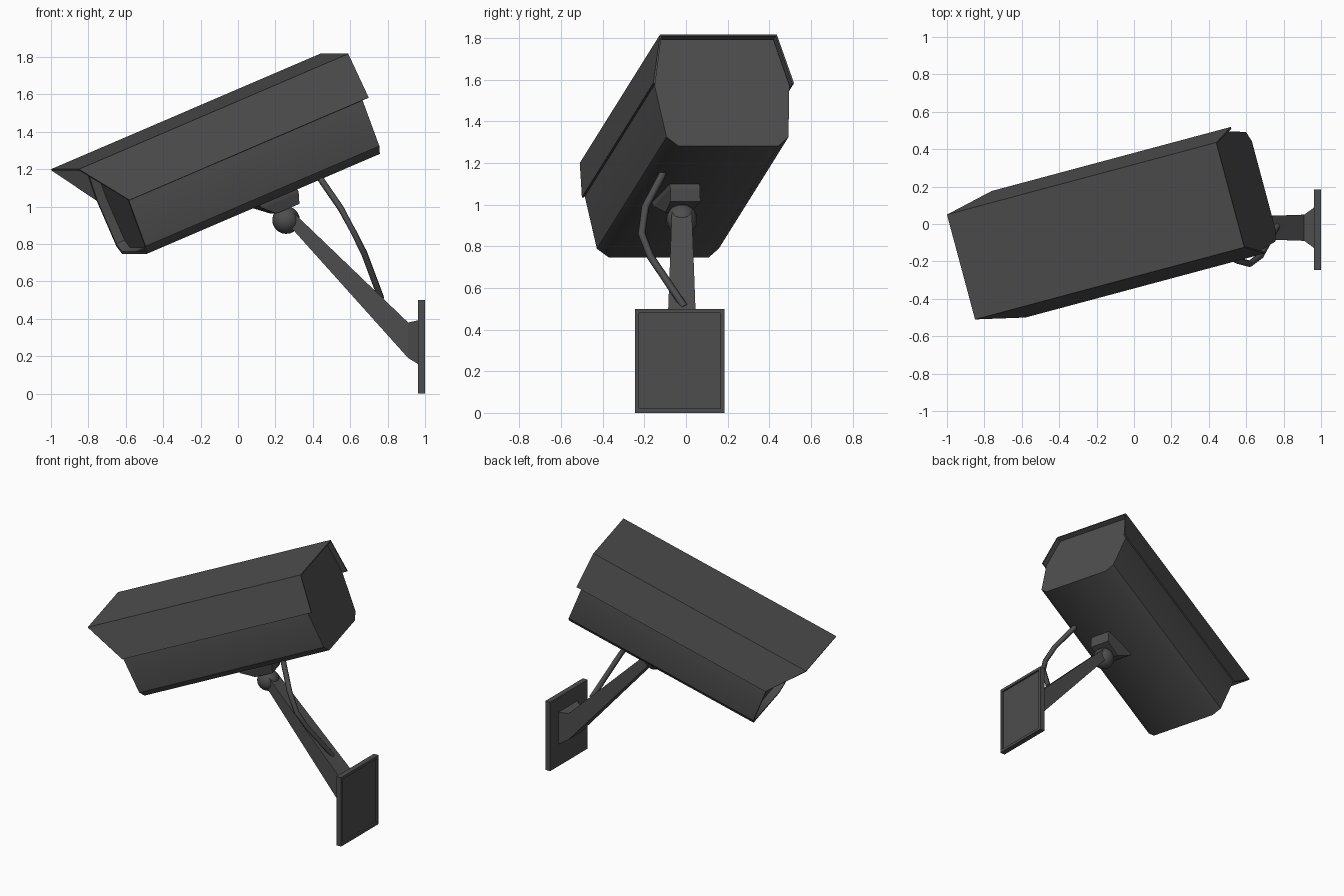
import bpy, bmesh, math
from mathutils import Vector

if "Cube" in bpy.data.objects:
    bpy.data.objects.remove(bpy.data.objects["Cube"])

grey = bpy.data.materials.new("dark grey")
grey.diffuse_color = (0.075, 0.075, 0.075, 1)
grey.use_nodes = True
grey.node_tree.nodes["Principled BSDF"].inputs["Base Color"].default_value = grey.diffuse_color

# Camera housing frame: U runs to the rear, W to the right side, N is up
P, Y = math.radians(22.5), math.radians(15)
U = Vector((math.cos(P) * math.cos(Y), math.cos(P) * math.sin(Y), math.sin(P)))
W = Vector((math.sin(Y), -math.cos(Y), 0))
N = W.cross(U)
ORIGIN = Vector((-0.925, -0.23, 1.2))


def tilt(u, w, n):
    return ORIGIN + U * u + W * w + N * n


def add_object(name, bm, smooth=0):
    me = bpy.data.meshes.new(name)
    bm.to_mesh(me)
    bm.free()
    ob = bpy.data.objects.new(name, me)
    bpy.context.collection.objects.link(ob)
    me.materials.append(grey)
    if smooth:
        bpy.ops.object.select_all(action='DESELECT')
        bpy.context.view_layer.objects.active = ob
        ob.select_set(True)
        bpy.ops.object.shade_smooth_by_angle(angle=math.radians(smooth))
    return ob


def loft(name, rings, smooth=0):
    """Closed solid through rings of equal point count."""
    bm = bmesh.new()
    loops = [[bm.verts.new(p) for p in r] for r in rings]
    for a, b in zip(loops, loops[1:]):
        for i in range(len(a)):
            j = (i + 1) % len(a)
            bm.faces.new((a[i], a[j], b[j], b[i]))
    bm.faces.new(loops[0])
    bm.faces.new(loops[-1])
    bmesh.ops.recalc_face_normals(bm, faces=bm.faces)
    return add_object(name, bm, smooth)


# Housing body: chamfered profile with a recessed front window
half = [(0.28, -0.012), (0.335, -0.25), (0.303, -0.52), (0.248, -0.566)]
profile = half + [(-w, n) for w, n in reversed(half)]


def section(u, s=1.0):
    return [tilt(u, w * s, -0.29 + (n + 0.29) * s) for w, n in profile]


loft("housing_body", [section(0.23, 0.94), section(0.18, 0.94), section(0.18), section(1.58)], 41)

# Sun hood: thin folded sheet overhanging front and rear
bm = bmesh.new()
fold = [(0.18, -0.35, -0.253), (0, -0.29, 0), (0, 0.29, 0), (0.18, 0.35, -0.253)]
front = [bm.verts.new(tilt(*p)) for p in fold]
back = [bm.verts.new(tilt(1.613, w, n)) for u, w, n in fold]
for i in range(3):
    bm.faces.new((front[i], front[i + 1], back[i + 1], back[i]))
hood = add_object("sun_hood", bm)
sheet = hood.modifiers.new("thickness", 'SOLIDIFY')
sheet.thickness = 0.01
sheet.offset = -1

# Mount block under the housing
def block_ring(n, u0, u1, h):
    return [tilt(u, 0.1 + w, n) for u, w in ((u0, -h), (u1, -0.074), (u1, 0.074), (u0, h))]


loft("mount_block", [block_ring(-0.55, 0.86, 1.105, 0.11), block_ring(-0.59, 0.88, 1.105, 0.1),
                     block_ring(-0.65, 0.95, 1.085, 0.065)])

# Ball joint
bm = bmesh.new()
bmesh.ops.create_uvsphere(bm, u_segments=16, v_segments=10, radius=0.074)
bmesh.ops.translate(bm, verts=bm.verts, vec=(0.257, -0.02, 0.928))
add_object("ball_joint", bm, 60)

# Tapered arm flaring into the wall plate
def arm_ring(x0, z0, x1, z1, h):
    return [(x0, -0.02 - h, z0), (x0, -0.02 + h, z0), (x1, -0.02 + h, z1), (x1, -0.02 - h, z1)]


loft("arm", [arm_ring(0.30, 0.965, 0.255, 0.92, 0.048), arm_ring(0.91, 0.38, 0.91, 0.19, 0.07),
             arm_ring(0.965, 0.393, 0.965, 0.157, 0.11)])

# Wall plate with a shallow recess on the wall side
def plate_ring(x, inset):
    y0, y1, z0, z1 = -0.245 + inset, 0.185 - inset, inset, 0.5 - inset
    return [(x, y0, z0), (x, y1, z0), (x, y1, z1), (x, y0, z1)]


loft("wall_plate", [plate_ring(0.962, 0), plate_ring(1.0, 0), plate_ring(1.0, 0.02), plate_ring(0.988, 0.02)])

# Cable: six-sided tube from the housing to the arm
path = [Vector(p) for p in ((0.425, -0.10, 1.18), (0.45, -0.118, 1.135), (0.55, -0.195, 0.99),
                            (0.62, -0.213, 0.86), (0.675, -0.17, 0.75), (0.765, -0.008, 0.51))]
rings = []
for i, p in enumerate(path):
    d = (path[min(i + 1, len(path) - 1)] - path[max(i - 1, 0)]).normalized()
    a = d.cross(Vector((1, 0, 0))).normalized()
    b = d.cross(a)
    rings.append([p + 0.018 * (a * math.cos(t * math.pi / 3) + b * math.sin(t * math.pi / 3)) for t in range(6)])
loft("cable", rings, 61)
